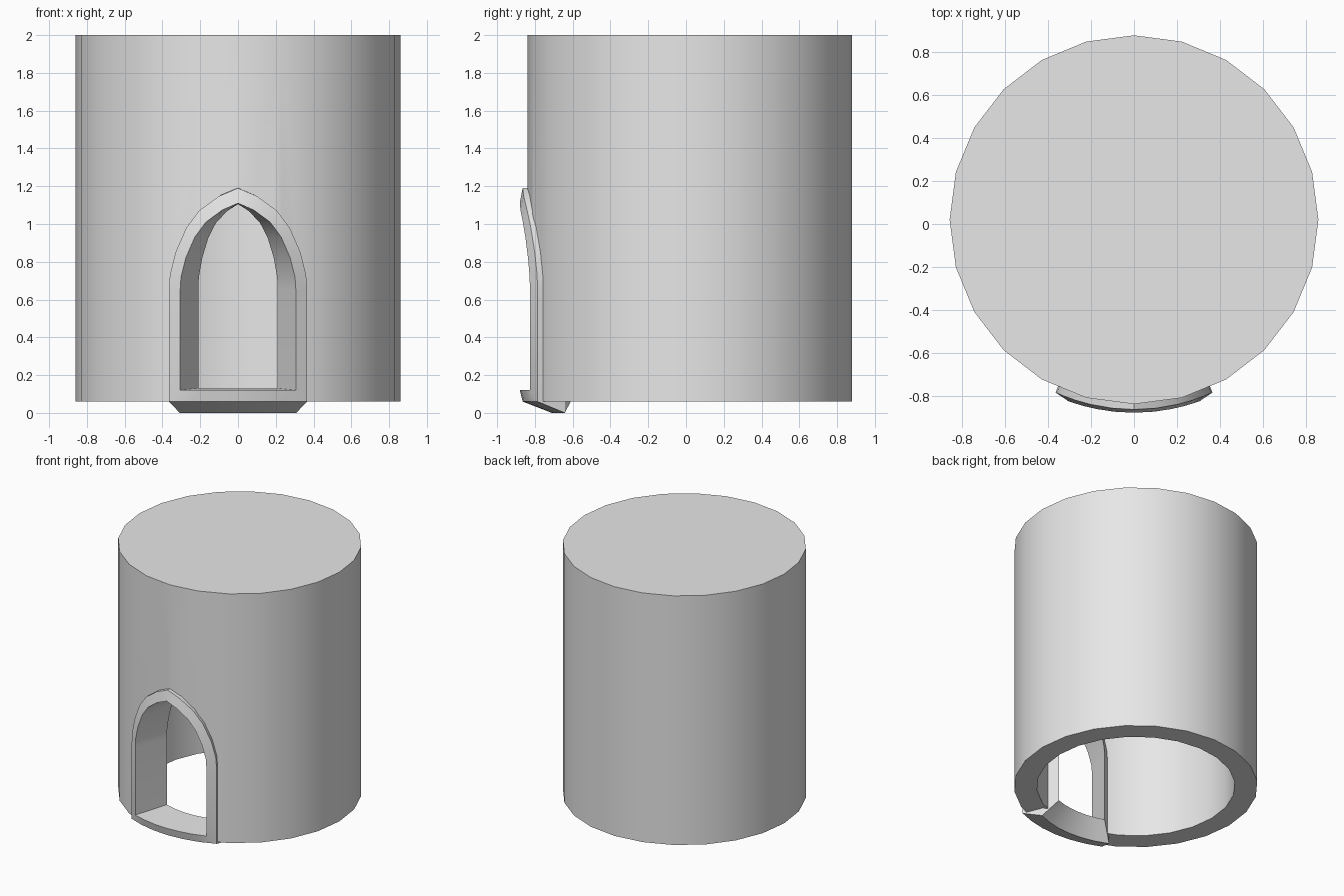
import bpy, bmesh
from math import sin, cos, radians, tau

CENTRE_Y = 0.02
SPRING = 0.65
# Half of the pointed arch: share of half width, share of rise
ARCH = [(1, 0), (0.985, 0.15), (0.9, 0.37), (0.74, 0.61), (0.55, 0.78), (0.27, 0.92)]

old = bpy.data.objects.get("Cube")
if old:
    bpy.data.objects.remove(old, do_unlink=True)

stone = bpy.data.materials.new("light_grey")
stone.use_nodes = True
stone.diffuse_color = (0.8, 0.8, 0.8, 1)
stone.node_tree.nodes["Principled BSDF"].inputs["Base Color"].default_value = (0.8, 0.8, 0.8, 1)


def finish(bm, name):
    bmesh.ops.recalc_face_normals(bm, faces=bm.faces)
    mesh = bpy.data.meshes.new(name)
    bm.to_mesh(mesh)
    bm.free()
    mesh.materials.append(stone)
    obj = bpy.data.objects.new(name, mesh)
    bpy.context.collection.objects.link(obj)
    return obj


def bridge(bm, a, b):
    n = len(a)
    for i in range(n):
        j = (i + 1) % n
        bm.faces.new((a[i], a[j], b[j], b[i]))


def arch_loop(bm, half_angle, radius, bottom, apex):
    """Pointed arch outline wrapped around the tower wall."""
    sill = [(u / 3, bottom) for u in range(-3, 4)]
    right = [(u, SPRING + v * (apex - SPRING)) for u, v in ARCH]
    left = [(-u, z) for u, z in reversed(right)]
    verts = []
    for u, z in sill + right + [(0, apex)] + left:
        a = radians(half_angle * u)
        verts.append(bm.verts.new((radius * sin(a), CENTRE_Y - radius * cos(a), z)))
    return verts


# Hollow tower, closed on top and open below
bm = bmesh.new()
rings = []
for r, z in [(0.86, 2), (0.86, 0.06), (0.70, 0.06), (0.70, 1.84)]:
    rings.append([bm.verts.new((r * sin(tau * i / 24), CENTRE_Y + r * cos(tau * i / 24), z))
                  for i in range(24)])
for a, b in zip(rings, rings[1:]):
    bridge(bm, a, b)
bm.faces.new(rings[0])
bm.faces.new(rings[-1])
tower = finish(bm, "tower_wall")

# Doorway opening, cut through the wall
bm = bmesh.new()
outer = arch_loop(bm, 22.2, 1.0, 0.03, 1.15)
inner = arch_loop(bm, 22.2, 0.5, 0.03, 1.15)
bridge(bm, outer, inner)
hub = [bm.verts.new((0, CENTRE_Y - r, SPRING)) for r in (1.0, 0.5)]
for loop, mid in zip((outer, inner), hub):
    for i, v in enumerate(loop):
        bm.faces.new((v, loop[(i + 1) % len(loop)], mid))
cutter = finish(bm, "doorway_cutter")
cutter.hide_render = True
cut = tower.modifiers.new("doorway", "BOOLEAN")
cut.operation = "DIFFERENCE"
cut.solver = "EXACT"
cut.object = cutter
bpy.context.view_layer.objects.active = tower
bpy.ops.object.modifier_apply(modifier=cut.name)
bpy.data.objects.remove(cutter, do_unlink=True)

# Door frame with a sill, swept as a four-sided section
bm = bmesh.new()
loops = [arch_loop(bm, 24.4, 0.885, 0.06, 1.19),
         arch_loop(bm, 19.9, 0.90, 0.12, 1.11),
         arch_loop(bm, 19.5, 0.63, 0.13, 1.105),
         arch_loop(bm, 25.0, 0.73, 0.0, 1.2)]
for i in range(4):
    bridge(bm, loops[i], loops[(i + 1) % 4])
frame = finish(bm, "door_frame")

# Smooth shading with sharp edges kept
for obj in (tower, frame):
    bpy.ops.object.select_all(action="DESELECT")
    obj.select_set(True)
    bpy.context.view_layer.objects.active = obj
    bpy.ops.object.shade_smooth_by_angle(angle=radians(30))
